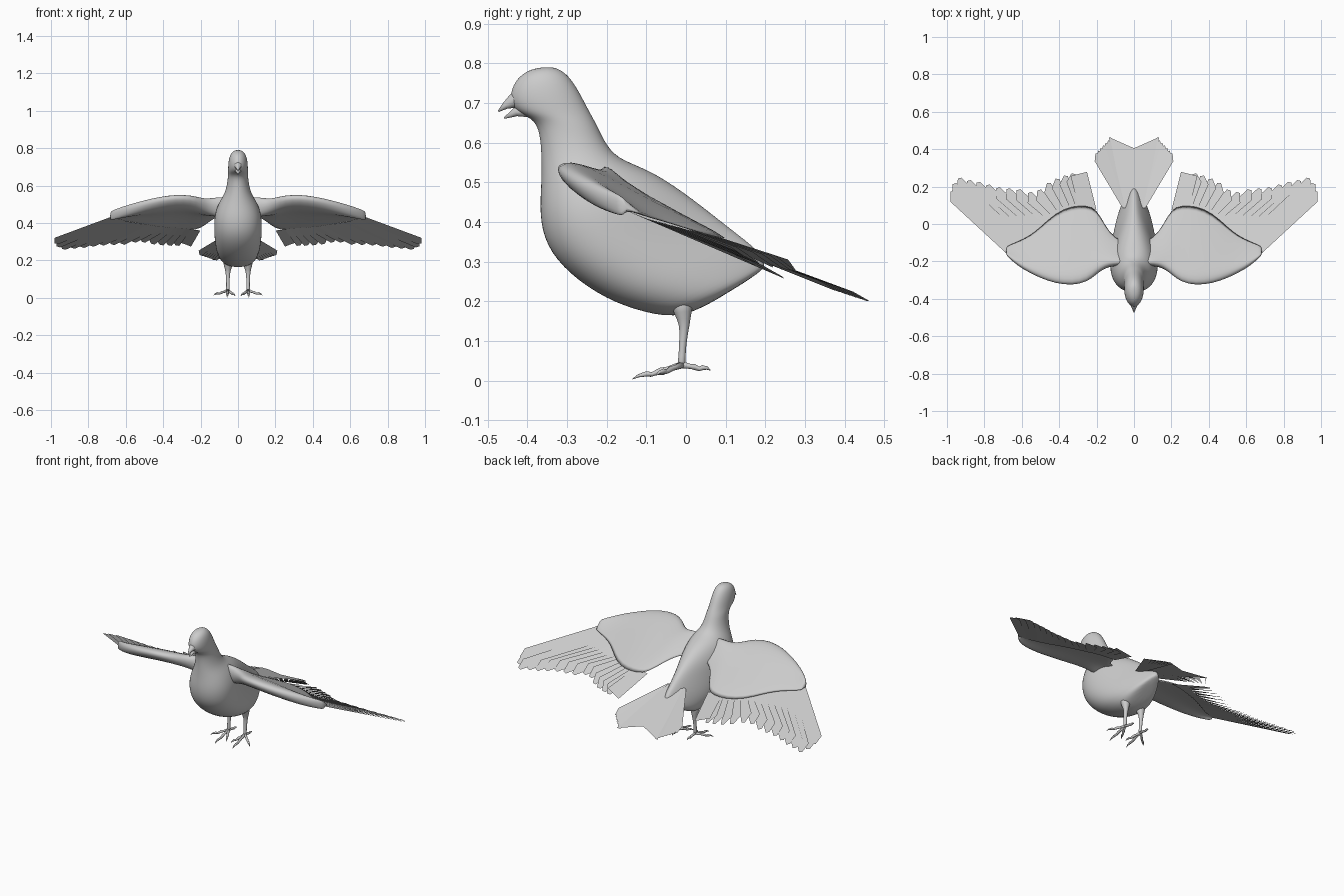
import bpy
import bmesh
import math
from mathutils import Vector

old = bpy.data.objects.get("Cube")
if old:
    bpy.data.objects.remove(old, do_unlink=True)

grey = bpy.data.materials.new("plain_grey")
grey.use_nodes = True
grey.diffuse_color = (0.6, 0.6, 0.6, 1)
grey.node_tree.nodes["Principled BSDF"].inputs["Base Color"].default_value = (0.6, 0.6, 0.6, 1)


def make_object(name, bm, smooth=True, mirror=False, subdiv=0):
    mesh = bpy.data.meshes.new(name)
    bm.to_mesh(mesh)
    bm.free()
    mesh.materials.append(grey)
    obj = bpy.data.objects.new(name, mesh)
    bpy.context.collection.objects.link(obj)
    if smooth:
        mesh.shade_smooth()
    if mirror:
        mod = obj.modifiers.new("mirror", "MIRROR")
        mod.use_mirror_merge = False
    if subdiv:
        mod = obj.modifiers.new("subdivision", "SUBSURF")
        mod.levels = mod.render_levels = subdiv
    return obj


def loft(bm, rings):
    """Skin a list of equal closed rings and cap both ends."""
    loops = [[bm.verts.new(p) for p in ring] for ring in rings]
    n = len(loops[0])
    for a, b in zip(loops, loops[1:]):
        for i in range(n):
            j = (i + 1) % n
            bm.faces.new((a[i], a[j], b[j], b[i]))
    bm.faces.new(loops[0])
    bm.faces.new(loops[-1])
    bmesh.ops.recalc_face_normals(bm, faces=bm.faces)


def tube(bm, path, sides=8):
    """Round tube along (x, y, z, radius) points."""
    pts = [Vector(p[:3]) for p in path]
    rings = []
    for i, p in enumerate(pts):
        d = (pts[min(i + 1, len(pts) - 1)] - pts[max(i - 1, 0)]).normalized()
        u = d.orthogonal() if abs(d.z) > 0.8 else d.cross(Vector((0, 0, 1)))
        u.normalize()
        v = d.cross(u)
        angles = [2 * math.pi * k / sides for k in range(sides)]
        rings.append([p + path[i][3] * (u * math.cos(a) + v * math.sin(a)) for a in angles])
    loft(bm, rings)


# Body, neck and head: front y, z, back y, z, half width, rear taper
sections = [
    (-0.385, 0.788, -0.338, 0.793, 0.016, 0), (-0.422, 0.769, -0.302, 0.778, 0.040, 0),
    (-0.443, 0.735, -0.274, 0.74, 0.051, 0), (-0.445, 0.70, -0.253, 0.70, 0.054, 0),
    (-0.425, 0.674, -0.238, 0.672, 0.054, 0), (-0.380, 0.658, -0.222, 0.642, 0.055, 0),
    (-0.368, 0.61, -0.205, 0.605, 0.059, 0), (-0.366, 0.55, -0.174, 0.56, 0.073, 0),
    (-0.368, 0.49, -0.09, 0.533, 0.105, 0.15), (-0.374, 0.42, 0.0, 0.475, 0.124, 0.35),
    (-0.36, 0.34, 0.08, 0.413, 0.12, 0.5), (-0.30, 0.267, 0.13, 0.374, 0.115, 0.55),
    (-0.205, 0.203, 0.165, 0.347, 0.106, 0.55), (-0.11, 0.17, 0.187, 0.325, 0.092, 0.55),
    (-0.01, 0.153, 0.20, 0.30, 0.074, 0.5), (0.10, 0.218, 0.20, 0.28, 0.034, 0.2),
]
rings = []
for fy, fz, by, bz, w, k in sections:
    ring = []
    for i in range(16):
        a = 2 * math.pi * i / 16
        t = 0.5 + 0.5 * math.cos(a)
        x = w * math.sin(a) * (1 - k * math.cos(a))
        ring.append((x, fy + (by - fy) * t, fz + (bz - fz) * t))
    rings.append(ring)
bm = bmesh.new()
loft(bm, rings)
make_object("body", bm, subdiv=2)

# Open beak
for name, path in {
    "upper_beak": [(0, -0.40, 0.712, 0.034), (0, -0.437, 0.705, 0.018),
                   (0, -0.456, 0.693, 0.009), (0, -0.473, 0.679, 0.002)],
    "lower_beak": [(0, -0.395, 0.688, 0.026), (0, -0.43, 0.677, 0.011), (0, -0.458, 0.662, 0.002)],
}.items():
    bm = bmesh.new()
    tube(bm, path, 12)
    make_object(name, bm)


# Wings: a rounded leading edge thinning to the coverts
def wing_z(x, y):
    return 0.40 - 0.43 * y - 0.03 * min(max((x - 0.3) / 0.3, 0), 1)


profile = [(0, 0), (0.04, 0.6), (0.12, 0.95), (0.25, 1), (0.5, 0.6), (1, 0.2), (0.98, -0.02),
           (0.6, -0.1), (0.38, -0.45), (0.22, -0.95), (0.1, -1), (0.03, -0.6)]
# x, leading y, trailing y, half thickness
stations = [
    (0.03, -0.225, -0.09, 0.06), (0.105, -0.225, -0.075, 0.055), (0.155, -0.237, 0.0, 0.046),
    (0.20, -0.272, 0.09, 0.040), (0.25, -0.315, 0.11, 0.036), (0.33, -0.333, 0.11, 0.036),
    (0.42, -0.322, 0.07, 0.036), (0.50, -0.292, -0.01, 0.034), (0.56, -0.262, -0.06, 0.033),
    (0.62, -0.226, -0.09, 0.030), (0.665, -0.186, -0.11, 0.027), (0.685, -0.165, -0.12, 0.024),
]
rings = [[(x, le + (te - le) * c, wing_z(x, le + (te - le) * c) + t * th) for c, t in profile]
         for x, le, te, th in stations]
bm = bmesh.new()
loft(bm, rings)
make_object("wings", bm, mirror=True, subdiv=1)


def feather(bm, root, tip, wr, wt, height, lift, slant, twist):
    """Flat blade, twisted so that its outer edge rises towards the tip."""
    r, t = Vector(root), Vector(tip)
    d = (t - r).normalized()
    n = Vector((d.y, -d.x))
    outline = [(r - n * wr, 0), (r + n * wr, 0), (t + n * wt - d * slant, 1),
               (t - n * wt * 0.4, 0.3), (t - n * wt - d * slant * 0.3, 0)]
    bm.faces.new([bm.verts.new((p.x, p.y, height(p.x, p.y) + lift + twist * e)) for p, e in outline])


# Flight feathers, from wing tip to body
tips = [(0.988, 0.165), (0.978, 0.205), (0.95, 0.235), (0.90, 0.222), (0.85, 0.212), (0.80, 0.197),
        (0.745, 0.182), (0.69, 0.177), (0.635, 0.172), (0.575, 0.157), (0.525, 0.172),
        (0.475, 0.212), (0.43, 0.237), (0.385, 0.255), (0.345, 0.267), (0.295, 0.268)]
bm = bmesh.new()
for i, tip in enumerate(tips):
    s = i / (len(tips) - 1)
    root = (0.66 - 0.415 * s, -0.145 + 0.26 * s - 0.12 * max(0, s - 0.6))
    inner = i == len(tips) - 1
    feather(bm, root, tip, 0.045 if inner else 0.024, 0.045 if inner else 0.029,
            wing_z, -0.006, 0.0 if inner else 0.035, 0.008 + 0.018 * s)
make_object("flight_feathers", bm, smooth=False, mirror=True)


# Tail fan
def tail_z(x, y):
    return 0.297 - 0.4 * (y - 0.2)


bm = bmesh.new()
for i in range(7):
    s = i / 6
    feather(bm, (0.05 - 0.02 * s, 0.09), (0.212 - 0.08 * s, 0.375 + 0.085 * s),
            0.012, 0.018, tail_z, 0.001 * i, 0.035, 0.01)
panel = [(0.0, 0.1), (0.05, 0.1), (0.135, 0.465), (0.0, 0.405)]
bm.faces.new([bm.verts.new((x, y, tail_z(x, y) + 0.01)) for x, y in panel])
make_object("tail_feathers", bm, smooth=False, mirror=True)

# Legs
bm = bmesh.new()
tube(bm, [(0.052, -0.012, 0.21, 0.036), (0.053, -0.008, 0.172, 0.024), (0.054, -0.003, 0.14, 0.013),
          (0.054, -0.008, 0.10, 0.010), (0.054, -0.010, 0.06, 0.009), (0.054, -0.012, 0.036, 0.012)], 10)
make_object("legs", bm, mirror=True, subdiv=1)

# Toes with knuckles and hooked claws
bm = bmesh.new()
for ex, ey, ez in [(0.13, -0.075, 0.014), (0.058, -0.135, 0.004), (0.015, -0.09, 0.010), (0.05, 0.062, 0.026)]:
    start, end = Vector((0.054, -0.01, 0.04)), Vector((ex, ey, ez))
    path = []
    for s, lift, r in [(0, 0, 0.009), (0.3, 0, 0.006), (0.42, 0.001, 0.0075), (0.6, -0.002, 0.0055),
                       (0.72, 0.003, 0.0065), (0.88, 0.004, 0.004), (1, 0, 0.001)]:
        p = start.lerp(end, s)
        path.append((p.x, p.y, p.z + lift, r))
    tube(bm, path)
make_object("toes", bm, mirror=True)
